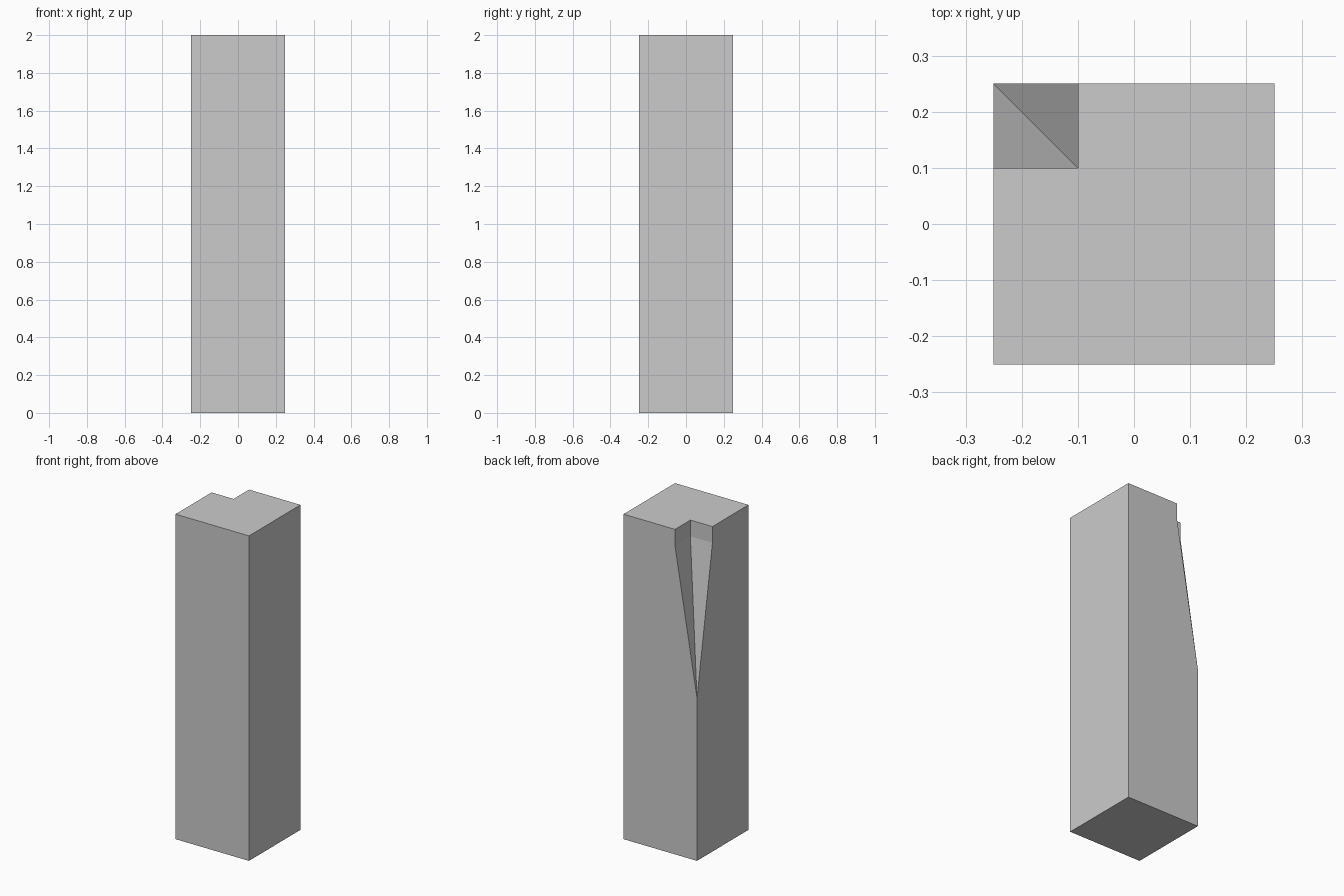
import bpy, bmesh, math

if "Cube" in bpy.data.objects:
    bpy.data.objects.remove(bpy.data.objects["Cube"])

H = 0.25  # half width of the post


def section(bm, z, n):
    # square section with a square notch of size n in the back left corner
    pts = [(-H, -H), (H, -H), (H, H), (-H + n, H), (-H + n, H - n), (-H, H - n)]
    return [bm.verts.new((x, y, z)) for x, y in pts]


# Post: plain below, notch tapering open from z = 1.0 to 1.9, straight to the top
bm = bmesh.new()
rings = [section(bm, z, n) for z, n in [(0, 0), (1.0, 0), (1.9, 0.15), (2.0, 0.15)]]
for a, b in zip(rings, rings[1:]):
    for i in range(6):
        j = (i + 1) % 6
        bm.faces.new((a[i], a[j], b[j], b[i]))
bm.faces.new(rings[0][::-1])
bm.faces.new(rings[-1])

# Close the collapsed notch corners and merge the flat sides
bmesh.ops.remove_doubles(bm, verts=bm.verts, dist=1e-5)
bmesh.ops.dissolve_limit(bm, angle_limit=math.radians(0.5), verts=bm.verts, edges=bm.edges)
bmesh.ops.recalc_face_normals(bm, faces=bm.faces)

mesh = bpy.data.meshes.new("notched_post")
bm.to_mesh(mesh)
bm.free()
bpy.context.collection.objects.link(bpy.data.objects.new("notched_post", mesh))
